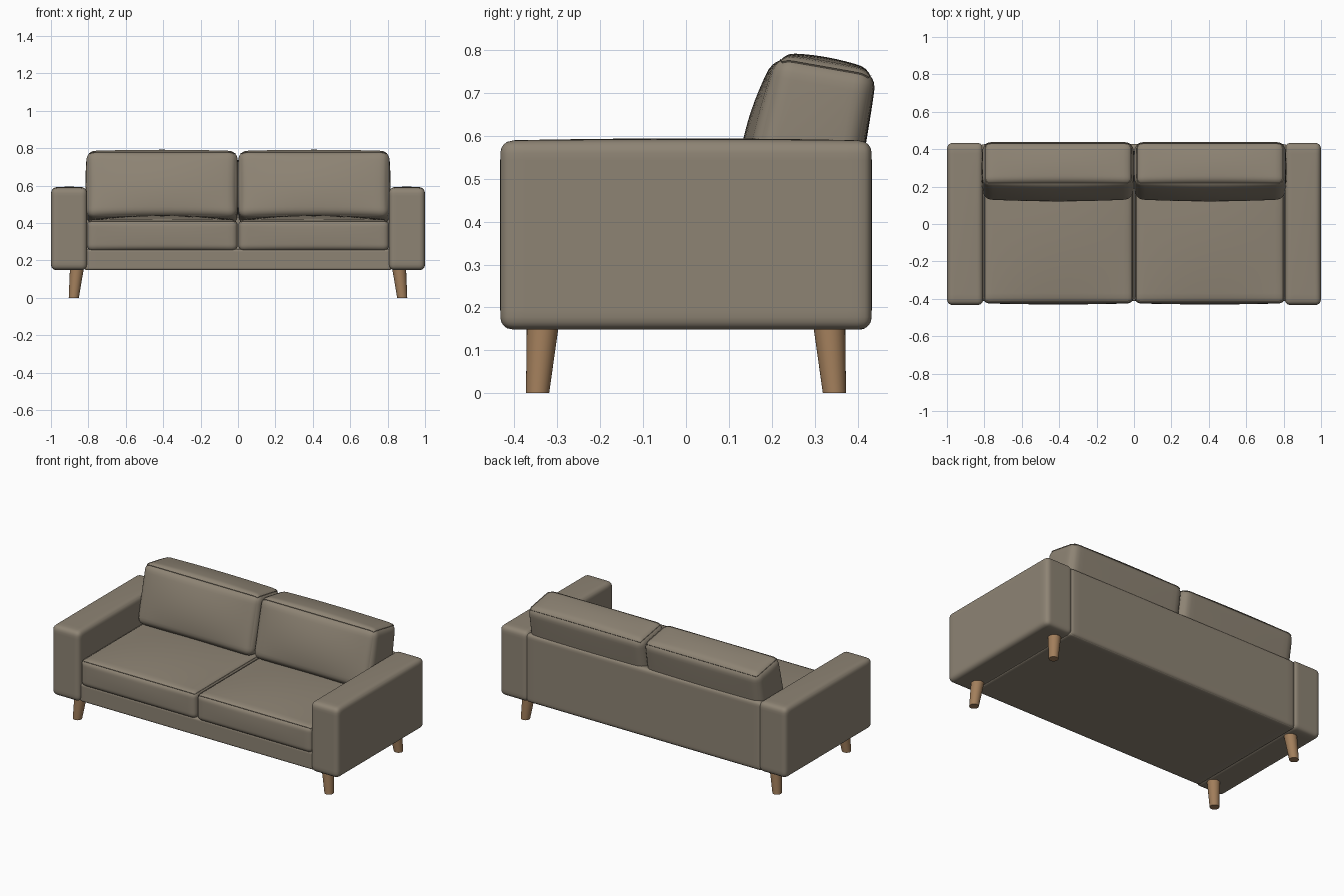
import bpy, bmesh, math
from mathutils import Vector, Matrix

if "Cube" in bpy.data.objects:
    bpy.data.objects.remove(bpy.data.objects["Cube"])


def material(name, rgb):
    m = bpy.data.materials.new(name)
    m.diffuse_color = (*rgb, 1)
    m.use_nodes = True
    m.node_tree.nodes["Principled BSDF"].inputs["Base Color"].default_value = m.diffuse_color
    return m


FABRIC = material("taupe fabric", (0.27, 0.23, 0.175))
WOOD = material("warm wood", (0.36, 0.21, 0.105))


def soft_box(name, lo, hi, r, crown=(0, 0, 0, 0), taper=0, tilt=0, seam=0, cuts=23):
    """Rounded box; crown = bulge at sides (x), front, back and top."""
    lo, hi = Vector(lo), Vector(hi)
    centre, half = (lo + hi) / 2, (hi - lo) / 2
    bm = bmesh.new()
    bmesh.ops.create_cube(bm, size=2)
    bmesh.ops.subdivide_edges(bm, edges=bm.edges[:], cuts=cuts, use_grid_fill=True)
    for v in bm.verts:
        # pack the grid lines towards the edges
        u = Vector([math.sin(c * math.pi / 2) for c in v.co])
        p = Vector([u[i] * half[i] for i in range(3)])
        inner = Vector([max(-half[i] + r, min(half[i] - r, p[i])) for i in range(3)])
        d = (p - inner).normalized()
        # raised seam along the top edge loop
        on_seam = u.z > 0.999 and max(abs(u.x), abs(u.y)) > 0.999
        p = inner + d * (r + (seam if on_seam else 0))
        fx, fy, fz = 1 - u.x ** 2, 1 - u.y ** 2, 1 - u.z ** 2
        p.x += crown[0] * u.x * fy * fz
        p.y += (crown[1] if u.y < 0 else crown[2]) * u.y * fx * fz
        p.z += crown[3] * max(u.z, 0) * fx * fy
        if p.y < 0:
            p.y *= 1 - taper * u.z
        v.co = p
    bm.transform(Matrix.Translation(centre) @ Matrix.Rotation(-tilt, 4, 'X'))
    return finish(name, bm, FABRIC)


def finish(name, bm, mat):
    bmesh.ops.recalc_face_normals(bm, faces=bm.faces[:])
    me = bpy.data.meshes.new(name)
    bm.to_mesh(me)
    bm.free()
    ob = bpy.data.objects.new(name, me)
    bpy.context.collection.objects.link(ob)
    me.materials.append(mat)
    bpy.context.view_layer.objects.active = ob
    ob.select_set(True)
    bpy.ops.object.shade_smooth_by_angle(angle=math.radians(40))
    ob.select_set(False)
    return ob


def leg(name, sx, sy):
    """Tapered round leg, splayed outwards."""
    bm = bmesh.new()
    bmesh.ops.create_cone(bm, cap_ends=True, segments=32, radius1=0.027,
                          radius2=0.038, depth=0.17)
    for v in bm.verts:
        t = v.co.z / 0.17 + 0.5
        v.co += Vector((sx * (0.878 - 0.018 * t), sy * (0.346 - 0.013 * t), 0.085))
    finish(name, bm, WOOD)


# frame
soft_box("base", (-0.82, -0.412, 0.148), (0.82, 0.42, 0.26), 0.012)
soft_box("back_panel", (-0.82, 0.35, 0.15), (0.82, 0.428, 0.58), 0.02)

for s, side in ((-1, "left"), (1, "right")):
    def span(a, b):
        return sorted((s * a, s * b))

    # arm
    x0, x1 = span(0.806, 1.0)
    soft_box(side + "_arm", (x0, -0.433, 0.148), (x1, 0.433, 0.589), 0.03,
             crown=(0, 0, 0, 0.005))
    # seat cushion
    x0, x1 = span(0.002, 0.808)
    soft_box(side + "_seat_cushion", (x0, -0.424, 0.25), (x1, 0.38, 0.418), 0.032,
             crown=(0, 0.006, 0, 0.024), seam=0.003)
    # back cushion, leaning back with a bulging front
    x0, x1 = span(0.004, 0.808)
    soft_box(side + "_back_cushion", (x0, 0.165, 0.405), (x1, 0.415, 0.775), 0.045,
             crown=(0.008, 0.028, 0.004, 0.012), taper=0.1,
             tilt=math.radians(10), seam=0.004)
    # legs
    leg(side + "_front_leg", s, -1)
    leg(side + "_back_leg", s, 1)
